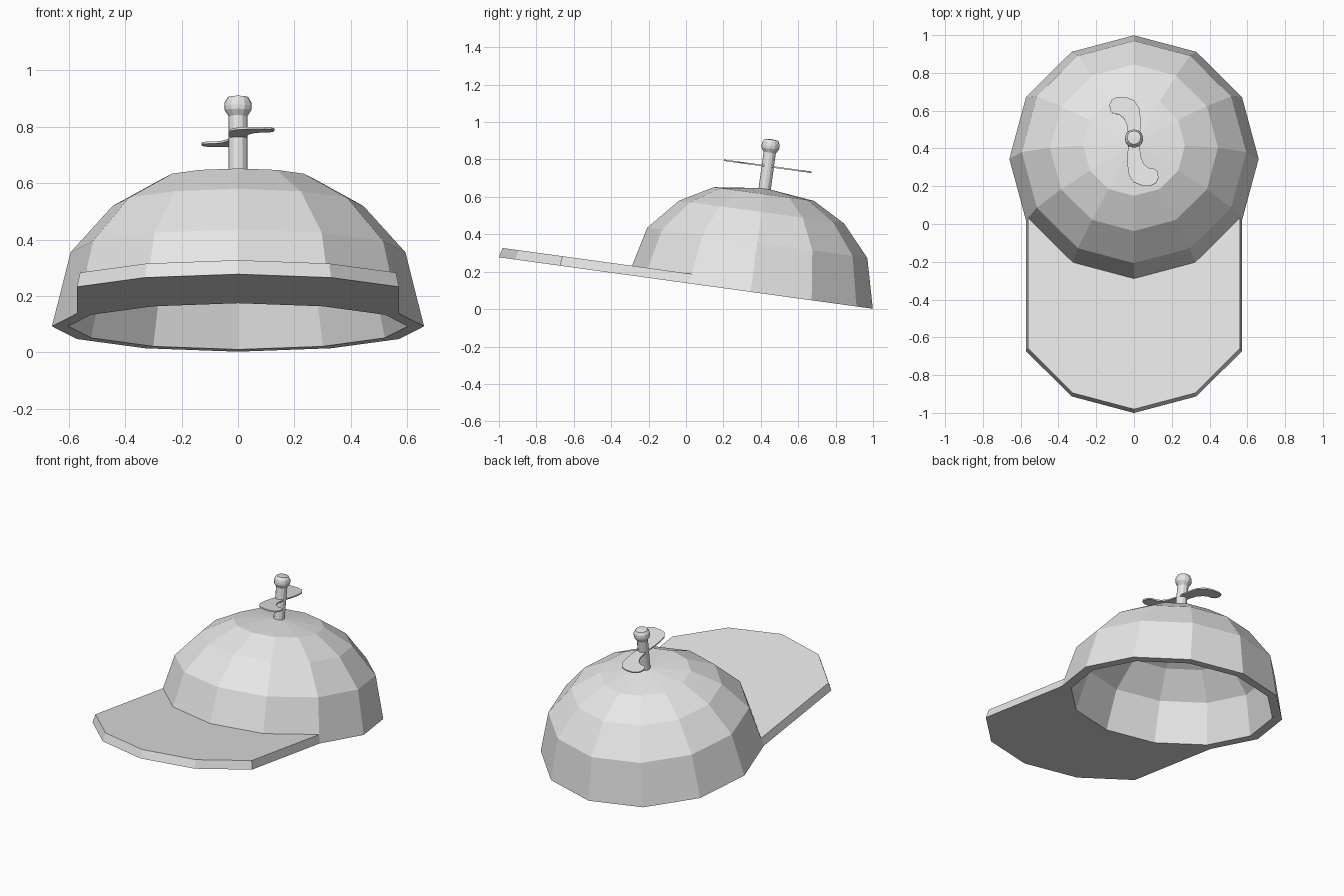
import bpy, bmesh, math
from mathutils import Matrix

if "Cube" in bpy.data.objects:
    bpy.data.objects.remove(bpy.data.objects["Cube"])

TILT = math.radians(-7.83)
FRAME = Matrix.Translation((0, 0.345, 0.092)) @ Matrix.Rotation(TILT, 4, 'X')

grey = bpy.data.materials.new("light_grey")
grey.diffuse_color = (0.8, 0.8, 0.8, 1)
grey.use_nodes = True
grey.node_tree.nodes["Principled BSDF"].inputs["Base Color"].default_value = grey.diffuse_color


def finish(name, bm):
    """Turn a bmesh into a flat-shaded part in the tilted cap frame."""
    bmesh.ops.recalc_face_normals(bm, faces=bm.faces)
    me = bpy.data.meshes.new(name)
    bm.to_mesh(me)
    bm.free()
    me.materials.append(grey)
    ob = bpy.data.objects.new(name, me)
    ob.matrix_world = FRAME
    bpy.context.collection.objects.link(ob)
    return ob


def lathe(name, profile, sides):
    """Revolve (radius, height) points about the local z axis."""
    bm = bmesh.new()
    rings = []
    for r, z in profile:
        if r == 0:
            rings.append([bm.verts.new((0, 0, z))] * sides)
        else:
            rings.append([bm.verts.new((r * math.cos(2 * math.pi * i / sides),
                                        r * math.sin(2 * math.pi * i / sides), z))
                          for i in range(sides)])
    for a, b in zip(rings, rings[1:]):
        for i in range(sides):
            j = (i + 1) % sides
            bm.faces.new(list(dict.fromkeys((a[i], a[j], b[j], b[i]))))
    return finish(name, bm)


# Hollow twelve-sided crown: outer shell, rim, inner shell
lathe("crown", [(0, 0.56), (0.27, 0.528), (0.445, 0.431), (0.594, 0.265), (0.66, 0),
                (0.602, 0), (0.543, 0.245), (0.405, 0.395), (0.245, 0.48), (0, 0.507)], 12)

# Brim: front edge of the crown pushed forward, open where it meets the crown
bm = bmesh.new()
columns = []
for k in range(7, 12):
    a = math.radians(30 * k)
    columns.append([bm.verts.new((r * math.cos(a), r * math.sin(a) - push, z))
                    for r, z, push in ((0.66, 0, 0), (0.66, 0, 0.698),
                                       (0.647, 0.052, 0.698), (0.647, 0.052, 0))])
for p, q in zip(columns, columns[1:]):
    for i in range(3):
        bm.faces.new((p[i], p[i + 1], q[i + 1], q[i]))
bm.faces.new(columns[0])
bm.faces.new(columns[-1])
finish("brim", bm)

# Stem with a rounded knob
lathe("stem", [(0.033, 0.54), (0.033, 0.752), (0.047, 0.773), (0.049, 0.788),
               (0.047, 0.803), (0.036, 0.821), (0, 0.824)], 12)

# Two curved propeller blades, one the half-turn of the other
BLADE = [(-0.026, 0), (-0.034, -0.06), (-0.034, -0.13), (-0.027, -0.18), (-0.002, -0.218),
         (0.04, -0.235), (0.09, -0.236), (0.118, -0.222), (0.13, -0.195), (0.124, -0.16),
         (0.108, -0.147), (0.08, -0.144), (0.055, -0.125), (0.036, -0.085), (0.028, 0)]
bm = bmesh.new()
for s in (1, -1):
    face = bm.faces.new([bm.verts.new((s * x, s * y, 0.674)) for x, y in BLADE])
    out = bmesh.ops.extrude_face_region(bm, geom=[face])
    for v in out["geom"]:
        if isinstance(v, bmesh.types.BMVert):
            v.co.z += 0.008
finish("propeller", bm)
